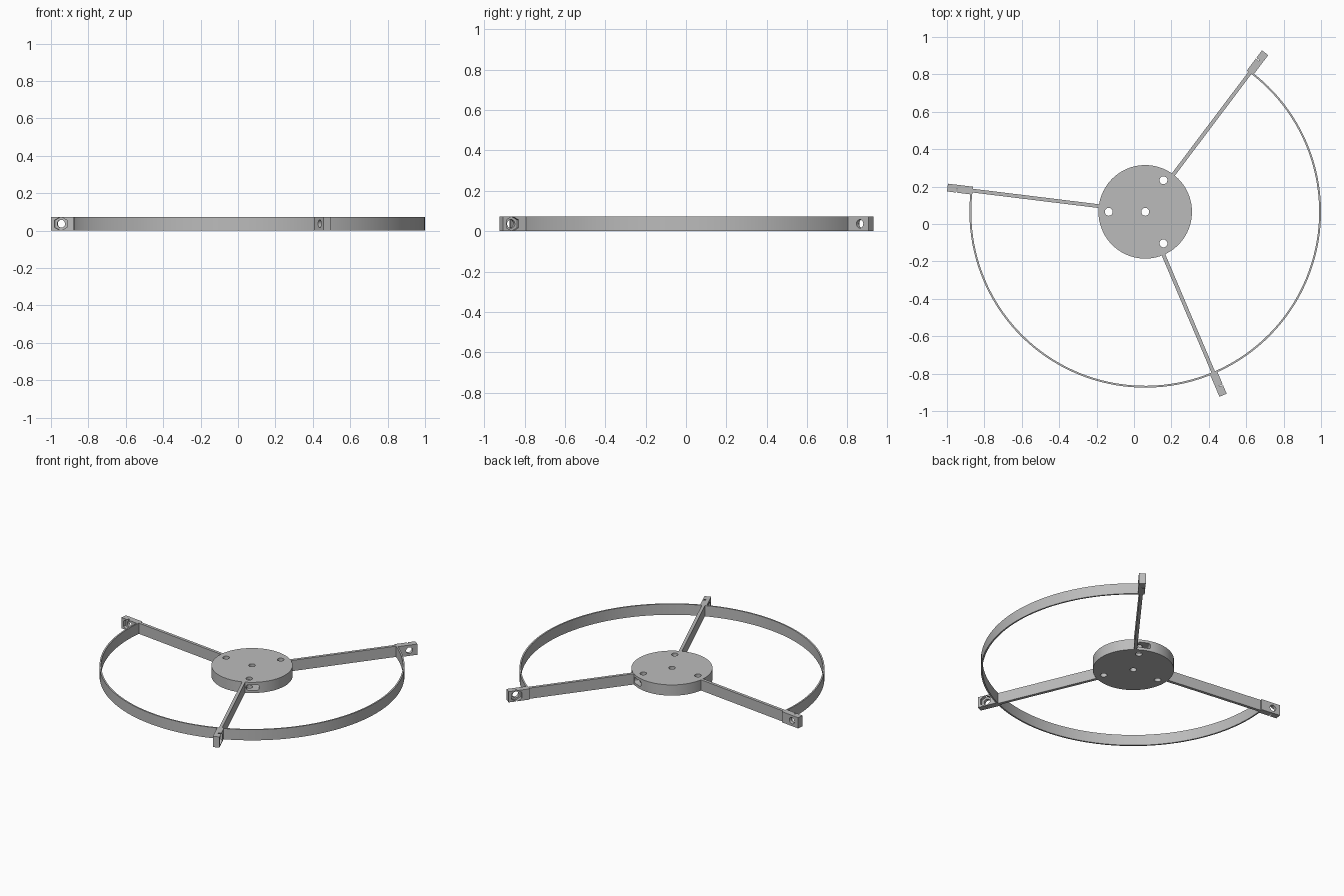
import bpy, bmesh
from math import radians, pi
from mathutils import Matrix, Vector

cube = bpy.data.objects.get("Cube")
if cube:
    bpy.data.objects.remove(cube, do_unlink=True)

HEIGHT = 0.073
MID = HEIGHT / 2
CENTRE = Matrix.Translation((0.06, 0.065, 0))
ARM_ANGLES = {"left": 53, "right": 173, "front": -67}

grey = bpy.data.materials.new("plain grey")
grey.use_nodes = True
grey.diffuse_color = (0.5, 0.5, 0.5, 1)
bsdf = grey.node_tree.nodes["Principled BSDF"]
bsdf.inputs["Base Color"].default_value = grey.diffuse_color


def turn(degrees):
    return CENTRE @ Matrix.Rotation(radians(degrees), 4, "Z")


def make_object(name, bm):
    bmesh.ops.recalc_face_normals(bm, faces=bm.faces)
    mesh = bpy.data.meshes.new(name)
    bm.to_mesh(mesh)
    bm.free()
    mesh.materials.append(grey)
    obj = bpy.data.objects.new(name, mesh)
    bpy.context.scene.collection.objects.link(obj)
    return obj


def box(name, matrix, r0, r1, width, z0=0, z1=HEIGHT, rounding=0):
    bm = bmesh.new()
    shape = Matrix.Translation(((r0 + r1) / 2, 0, (z0 + z1) / 2)) \
        @ Matrix.Diagonal((r1 - r0, width, z1 - z0, 1))
    bmesh.ops.create_cube(bm, size=1, matrix=shape)
    if rounding:
        along = [e for e in bm.edges
                 if abs(e.verts[0].co.x - e.verts[1].co.x) > 0.01]
        bmesh.ops.bevel(bm, geom=along, offset=rounding, segments=4,
                        affect="EDGES", profile=0.5)
    bm.transform(matrix)
    return make_object(name, bm)


def cylinder(name, matrix, radius, depth, sides):
    bm = bmesh.new()
    bmesh.ops.create_cone(bm, cap_ends=True, segments=sides, radius1=radius,
                          radius2=radius, depth=depth, matrix=matrix)
    return make_object(name, bm)


def cut(obj, cutters):
    bpy.context.view_layer.objects.active = obj
    for cutter in cutters:
        mod = obj.modifiers.new("cut", "BOOLEAN")
        mod.operation = "DIFFERENCE"
        mod.solver = "EXACT"
        mod.object = cutter
        bpy.ops.object.modifier_apply(modifier=mod.name)
        bpy.data.objects.remove(cutter, do_unlink=True)


def smooth(obj):
    bpy.ops.object.select_all(action="DESELECT")
    obj.select_set(True)
    bpy.context.view_layer.objects.active = obj
    bpy.ops.object.shade_smooth_by_angle(angle=radians(30))


# Hub disc with vertical bolt holes and slots in its rim
up = Matrix.Translation((0, 0, MID))
hub = cylinder("hub", CENTRE @ up, 0.25, HEIGHT, 96)
hub_cutters = [cylinder("centre_hole", CENTRE @ up, 0.021, 0.2, 32)]
for angle in (60, 180, 300):
    place = turn(angle) @ Matrix.Translation((0.195, 0, MID))
    hub_cutters.append(cylinder("bolt_hole", place, 0.021, 0.2, 32))
for angle in ARM_ANGLES.values():
    hub_cutters.append(box("rim_slot", turn(angle + 13), 0.16, 0.3, 0.08,
                           0.018, 0.055, rounding=0.012))
cut(hub, hub_cutters)
smooth(hub)

# Three radial arms, each ending in a drilled clamp block
for side, angle in ARM_ANGLES.items():
    box(side + "_arm", turn(angle), 0.24, 0.94, 0.02)
    block = box(side + "_end_block", turn(angle), 0.93, 1.065, 0.042)
    sideways = Matrix.Translation((1.013, 0, MID)) @ Matrix.Rotation(pi / 2, 4, "X")
    hole = cylinder("hole", turn(angle) @ sideways, 0.021, 0.2, 32)
    # Hexagonal nut pocket, its points just breaking the top and bottom
    pocket_place = Matrix.Translation((0, 0.051, 0)) @ sideways
    pocket = cylinder("pocket", turn(angle) @ pocket_place, 0.038, 0.1, 6)
    cut(block, [pocket, hole])
    smooth(block)

# Thin open hoop sweeping from the right arm round the front to the left arm
bm = bmesh.new()
profile = [bm.verts.new((r, 0, z)) for r, z in
           ((0.93, 0), (0.94, 0), (0.94, HEIGHT), (0.93, HEIGHT))]
start = bm.faces.new(profile)
swept = bmesh.ops.spin(bm, geom=[start], cent=Vector(), axis=Vector((0, 0, 1)),
                       angle=radians(240), steps=96)
bm.transform(turn(ARM_ANGLES["right"]))
smooth(make_object("hoop", bm))
